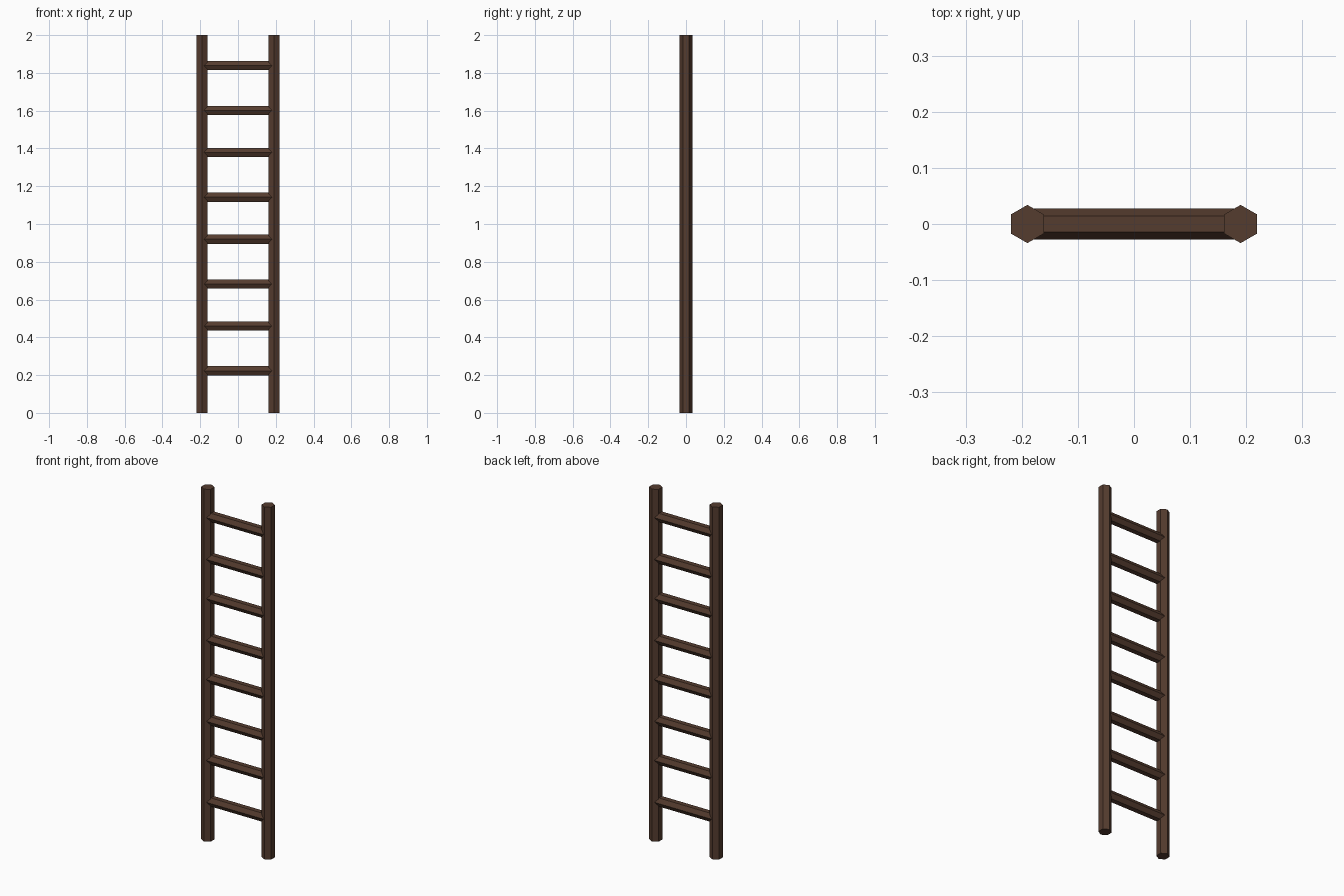
import bpy
from math import pi

if "Cube" in bpy.data.objects:
    bpy.data.objects.remove(bpy.data.objects["Cube"])

wood = bpy.data.materials.new("dark_wood")
wood.diffuse_color = (0.09, 0.045, 0.028, 1)
wood.use_nodes = True
wood.node_tree.nodes["Principled BSDF"].inputs["Base Color"].default_value = wood.diffuse_color


def hex_bar(name, radius, length, location, rotation=(0, 0, 0)):
    """Six-sided bar with flat faces; corners point along y."""
    bpy.ops.mesh.primitive_cylinder_add(vertices=6, radius=radius, depth=length,
                                        location=location, rotation=rotation)
    bar = bpy.context.object
    bar.name = name
    bar.data.materials.append(wood)
    return bar


# Side rails
for side, x in (("left", -0.19), ("right", 0.19)):
    hex_bar(f"{side}_rail", 0.034, 2.0, (x, 0, 1.0))

# Rungs, spaced in slightly uneven pairs, ends buried in the rails
for i in range(8):
    z = 0.223 + 0.4595 * (i // 2) + 0.237 * (i % 2)
    hex_bar(f"rung_{i + 1}", 0.028, 0.38, (0, 0, z), (0, pi / 2, 0))
